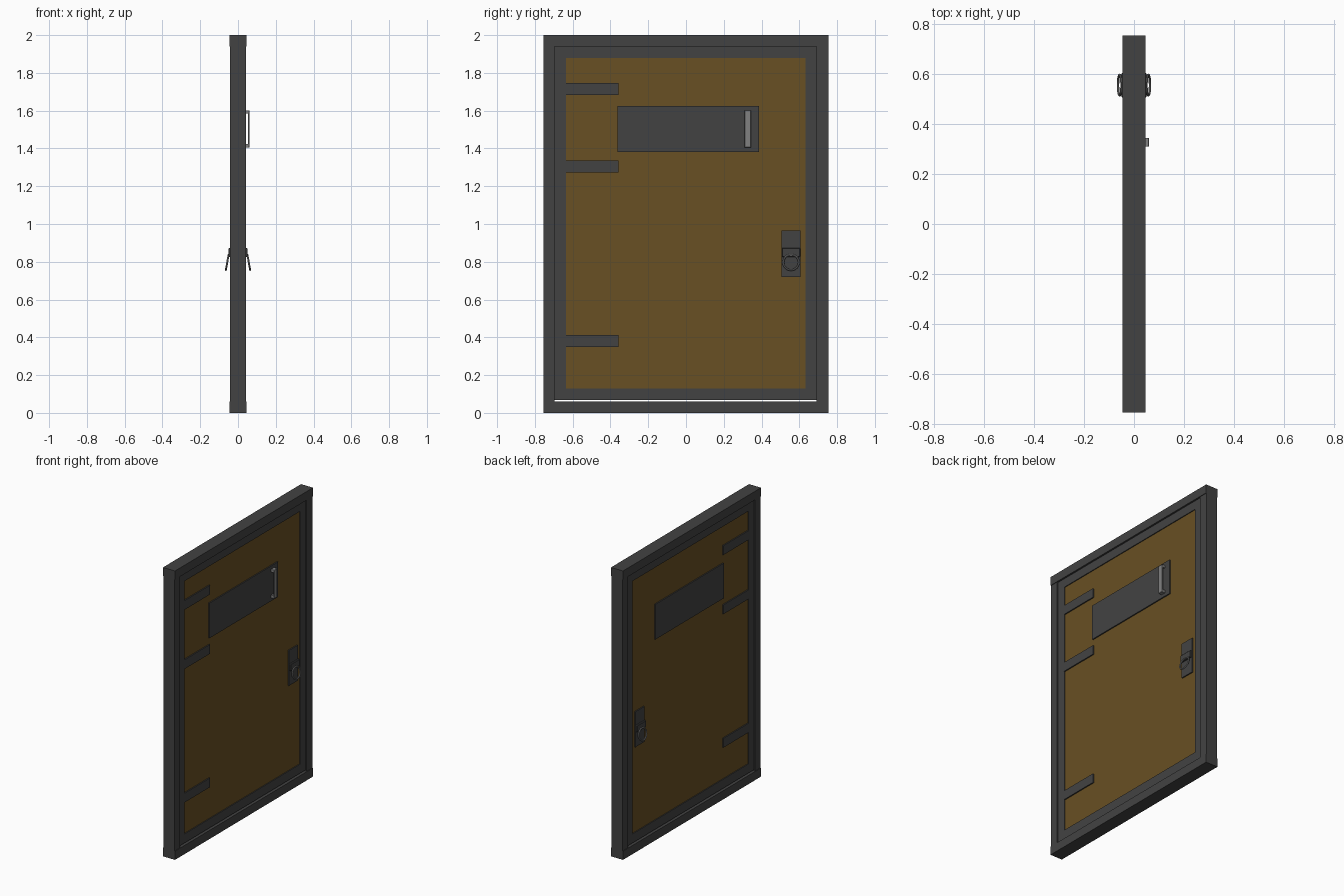
import bpy, math
from mathutils import Matrix

if "Cube" in bpy.data.objects:
    bpy.data.objects.remove(bpy.data.objects["Cube"])


def material(name, rgb):
    m = bpy.data.materials.new(name)
    m.diffuse_color = (*rgb, 1)
    m.use_nodes = True
    m.node_tree.nodes["Principled BSDF"].inputs["Base Color"].default_value = m.diffuse_color
    return m


IRON = material("dark_iron", (0.055, 0.055, 0.055))
WOOD = material("wood", (0.14, 0.08, 0.017))
STEEL = material("steel", (0.22, 0.22, 0.22))


def finish(ob, name, mat, mirror=False, bevel=0):
    ob.name = name
    ob.data.materials.append(mat)
    # bake transform so modifiers work about the world centre
    ob.data.transform(ob.matrix_basis)
    ob.matrix_basis = Matrix.Identity(4)
    if bevel:
        b = ob.modifiers.new("Bevel", 'BEVEL')
        b.width, b.segments = bevel, 1
    if mirror:
        ob.modifiers.new("Mirror", 'MIRROR').use_axis = (True, False, False)
    return ob


def box(name, x, y, z, mat=IRON, mirror=False, bevel=0):
    """Box from (min, max) ranges."""
    bpy.ops.mesh.primitive_cube_add(size=1)
    ob = bpy.context.object
    mid = [(a + b) / 2 for a, b in (x, y, z)]
    dims = [b - a for a, b in (x, y, z)]
    ob.matrix_basis = Matrix.Translation(mid) @ Matrix.Diagonal((*dims, 1))
    return finish(ob, name, mat, mirror, bevel)


# outer frame: header, sill and two jambs
F = (-0.046, 0.046)
J = (-0.042, 0.042)
box("header", F, (-0.755, 0.755), (1.94, 2.0))
box("sill", F, (-0.755, 0.755), (0.0, 0.06))
box("hinge_jamb", J, (-0.755, -0.695), (0.06, 1.94))
box("latch_jamb", J, (0.692, 0.755), (0.06, 1.94))

# iron border of the door leaf, with a small gap over the sill
L = (-0.034, 0.034)
box("leaf_stile_hinge", L, (-0.695, -0.636), (0.067, 1.94))
box("leaf_stile_latch", L, (0.632, 0.692), (0.067, 1.94))
box("leaf_rail_top", L, (-0.636, 0.632), (1.88, 1.94))
box("leaf_rail_bottom", L, (-0.636, 0.632), (0.067, 0.13))

# wooden panel
box("wood_panel", (-0.028, 0.028), (-0.636, 0.632), (0.13, 1.88), WOOD)

# hinge straps, hatch plate and lock plate on both faces
P = (0.028, 0.036)
for i, z in enumerate((0.381, 1.305, 1.715)):
    box(f"hinge_strap_{i + 1}", P, (-0.636, -0.357), (z - 0.032, z + 0.032), mirror=True)
box("hatch_plate", P, (-0.363, 0.386), (1.382, 1.625), mirror=True)
box("lock_plate", P, (0.506, 0.606), (0.72, 0.965), mirror=True)

# hatch pull, one face only
box("pull_bar", (0.052, 0.061), (0.31, 0.344), (1.405, 1.602), STEEL, bevel=0.002)
for n, z in (("lower", 1.405), ("upper", 1.584)):
    box(f"pull_foot_{n}", (0.036, 0.054), (0.31, 0.344), (z, z + 0.018), STEEL)

# ring handles hanging from a block on each face
box("ring_block", (0.036, 0.050), (0.507, 0.605), (0.825, 0.873), mirror=True, bevel=0.003)
bpy.ops.mesh.primitive_torus_add(major_segments=32, minor_segments=8,
                                 major_radius=0.041, minor_radius=0.005)
ring = bpy.context.object
ring.matrix_basis = (Matrix.Translation((0.057, 0.556, 0.797))
                     @ Matrix.Rotation(math.radians(80), 4, 'Y'))
bpy.ops.object.shade_smooth_by_angle()
finish(ring, "ring_handle", STEEL, mirror=True)
